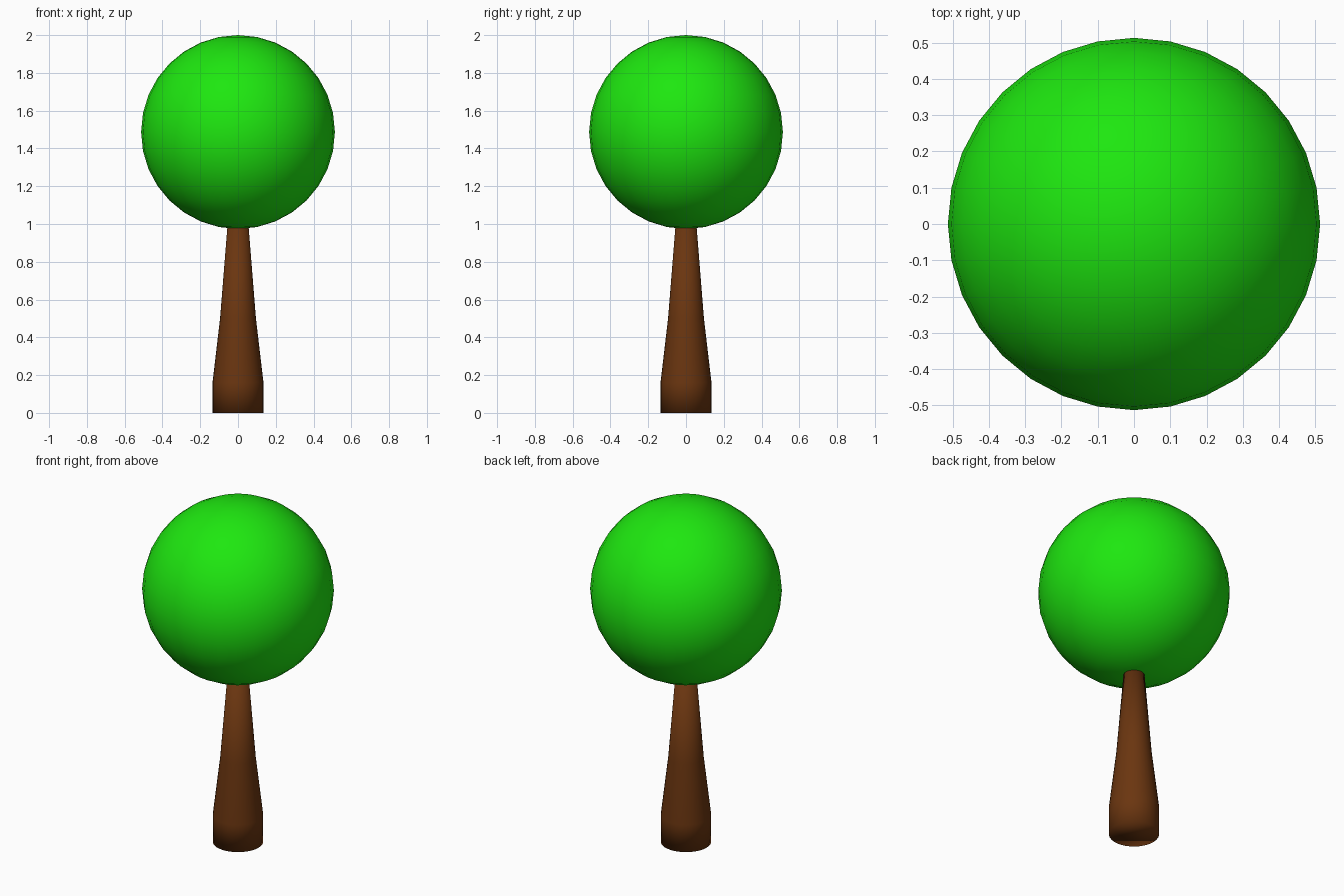
import bpy
import bmesh
import math

if "Cube" in bpy.data.objects:
    bpy.data.objects.remove(bpy.data.objects["Cube"])


def colour(obj, name, rgb):
    mat = bpy.data.materials.new(name)
    mat.diffuse_color = (*rgb, 1.0)
    mat.use_nodes = True
    mat.node_tree.nodes["Principled BSDF"].inputs["Base Color"].default_value = mat.diffuse_color
    obj.data.materials.append(mat)


def lathe(name, profile, sides=32):
    """Closed round solid from (radius, height) rings."""
    bm = bmesh.new()
    rings = []
    for r, z in profile:
        rings.append([bm.verts.new((r * math.cos(2 * math.pi * i / sides),
                                    r * math.sin(2 * math.pi * i / sides), z))
                      for i in range(sides)])
    for low, high in zip(rings, rings[1:]):
        for i in range(sides):
            j = (i + 1) % sides
            bm.faces.new((low[i], low[j], high[j], high[i]))
    bm.faces.new(rings[0][::-1])
    bm.faces.new(rings[-1])
    for f in bm.faces:
        f.smooth = True
    mesh = bpy.data.meshes.new(name)
    bm.to_mesh(mesh)
    bm.free()
    obj = bpy.data.objects.new(name, mesh)
    bpy.context.collection.objects.link(obj)
    return obj


# Trunk: straight foot, then tapering up into the crown
trunk = lathe("trunk", [(0.135, 0.0), (0.135, 0.16), (0.095, 0.5), (0.055, 1.0)])
colour(trunk, "bark", (0.145, 0.036, 0.005))

# Crown: round ball of leaves
bpy.ops.mesh.primitive_uv_sphere_add(segments=32, ring_count=16, radius=0.513,
                                     location=(0, 0, 1.487))
crown = bpy.context.object
crown.name = "crown"
bpy.ops.object.shade_smooth()
colour(crown, "leaves", (0.013, 0.8, 0.005))
